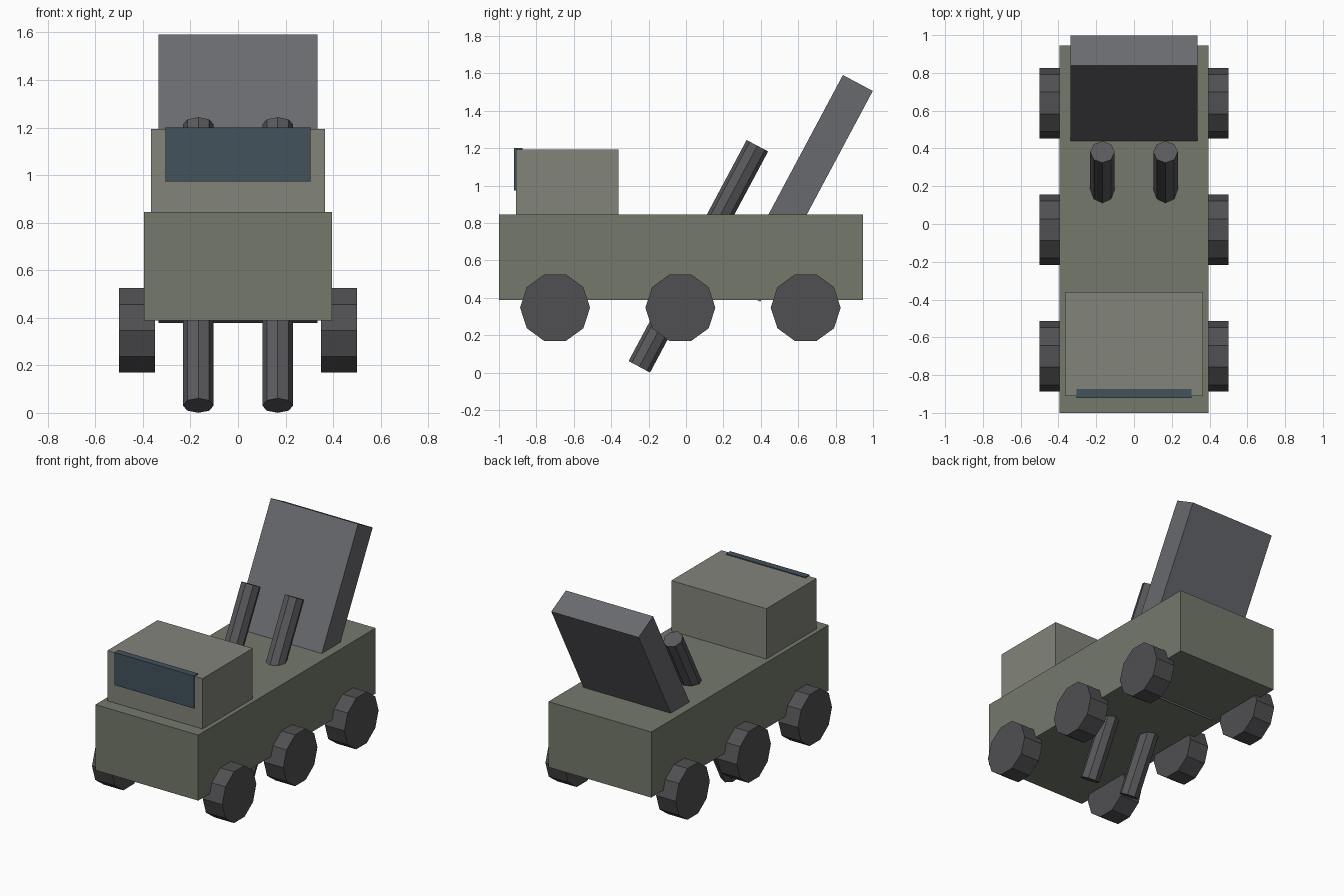
import bpy
from math import radians

if "Cube" in bpy.data.objects:
    bpy.data.objects.remove(bpy.data.objects["Cube"])

TILT = radians(-28.1)


def material(name, r, g, b):
    m = bpy.data.materials.new(name)
    m.diffuse_color = (r, g, b, 1)
    m.use_nodes = True
    m.node_tree.nodes["Principled BSDF"].inputs["Base Color"].default_value = m.diffuse_color
    return m


HULL = material("olive_hull", 0.175, 0.19, 0.148)
CAB = material("olive_cab", 0.223, 0.23, 0.195)
GLASS = material("glass", 0.054, 0.084, 0.107)
STEEL = material("steel", 0.14, 0.144, 0.156)
DARK = material("dark_steel", 0.10, 0.10, 0.11)
RUBBER = material("rubber", 0.08, 0.08, 0.085)


def finish(name, mat):
    ob = bpy.context.object
    ob.name = name
    ob.data.materials.append(mat)
    return ob


def box(name, centre, size, mat, rot=(0, 0, 0)):
    bpy.ops.mesh.primitive_cube_add(size=1, location=centre, rotation=rot)
    ob = finish(name, mat)
    ob.scale = size
    return ob


def cylinder(name, centre, sides, radius, depth, mat, rot):
    bpy.ops.mesh.primitive_cylinder_add(vertices=sides, radius=radius, depth=depth,
                                        location=centre, rotation=rot)
    return finish(name, mat)


# Hull, cab and windscreen
box("hull", (0, -0.0275, 0.617), (0.79, 1.945, 0.455), HULL)
box("cab", (0, -0.635, 1.018), (0.73, 0.55, 0.352), CAB)
box("windscreen", (0, -0.897, 1.087), (0.61, 0.046, 0.226), GLASS)

# Tilted launcher panel, running down through the hull
box("launcher_panel", (0, 0.618, 0.985), (0.67, 0.181, 1.277), STEEL, (TILT, 0, 0))

# Paired tubes and three axles of ten-sided wheels
for side, s in (("left", -1), ("right", 1)):
    cylinder(f"launch_tube_{side}", (s * 0.167, 0.066, 0.622), 8, 0.065, 1.34,
             DARK, (TILT, 0, 0))
    for axle, y in (("front", -0.70), ("middle", -0.03), ("rear", 0.64)):
        cylinder(f"{axle}_wheel_{side}", (s * 0.425, y, 0.347), 10, 0.187, 0.15,
                 RUBBER, (0, radians(90), 0))
